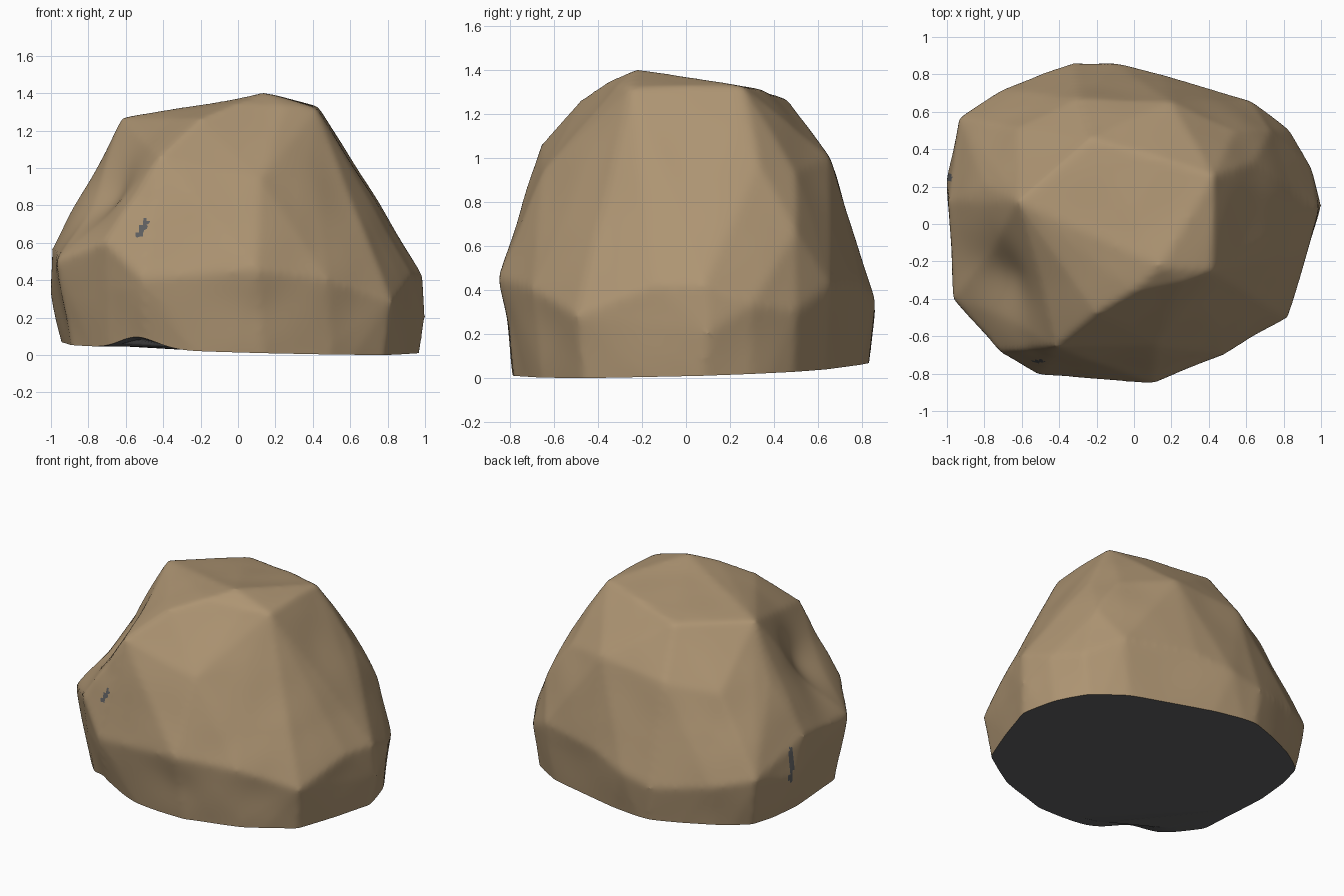
import bpy, bmesh, math
from mathutils import Vector, noise

if "Cube" in bpy.data.objects:
    bpy.data.objects.remove(bpy.data.objects["Cube"])


def material(name, col):
    m = bpy.data.materials.new(name)
    m.diffuse_color = (*col, 1)
    m.use_nodes = True
    m.node_tree.nodes["Principled BSDF"].inputs["Base Color"].default_value = m.diffuse_color
    return m


# footprint outline (x, y)
FOOT = [(.97, .05), (.91, .3), (.78, .5), (.55, .63), (.1, .76), (-.3, .83), (-.7, .66),
        (-.87, .52), (-.91, 0), (-.88, -.36), (-.71, -.57), (-.5, -.7), (-.1, -.78),
        (.15, -.78), (.5, -.66), (.79, -.46), (.89, -.12)]

# facet corners of the boulder
CORNERS = [
    # belly
    (1.0, .1, .2), (.985, .08, .42), (.93, -.14, .42), (.82, -.5, .28), (.95, .3, .33),
    (.83, .5, .3), (.73, .5, .66), (.63, .66, .42), (.15, .8, .42), (-.1, .86, .35),
    (-.32, .86, .3), (-.7, .72, .35), (-.94, .57, .4), (-1.0, .25, .32), (-1.0, .12, .56),
    (-.97, -.4, .5), (-.72, -.69, .6), (-.51, -.81, .4), (.1, -.85, .45), (.48, -.7, .4),
    # shoulders
    (-.42, -.66, 1.06), (.12, -.65, .93), (.38, -.42, 1.05), (.64, .33, .97),
    (.54, .5, .93), (.2, .65, 1.0), (-.3, .67, .95), (-.62, .51, .9), (-.79, .2, .93),
    # crown
    (.42, -.25, 1.31), (.26, -.31, 1.33), (.14, -.23, 1.405), (.0, -.36, 1.35),
    (-.2, -.48, 1.26), (.43, .26, 1.325), (-.62, .12, 1.265), (-.23, .46, 1.27)]

# dents: centre, radius, depth towards the core
DENTS = [((-.74, -.32, .87), .26, .09), ((-.5, -.62, .8), .10, .015),
         ((.12, -.8, .22), .15, .015), ((.0, .0, 1.35), .25, .015),
         ((.55, -.62, .25), .16, .01)]

# chips showing the dark inside: start, end, half width
CHIPS = [((-1, .27, .3), (-1, .24, .52), .018), ((-.54, -.74, .62), (-.48, -.72, .71), .016)]

# faceted hull, running below the ground so the base can be cut cleanly
bm = bmesh.new()
for x, y in FOOT:
    bm.verts.new((x, y, .04))
    bm.verts.new((x * .97, y * .97, -.2))
for c in CORNERS:
    bm.verts.new(c)
bmesh.ops.convex_hull(bm, input=bm.verts[:])
bmesh.ops.delete(bm, geom=[v for v in bm.verts if not v.link_faces], context='VERTS')
bmesh.ops.recalc_face_normals(bm, faces=bm.faces[:])
me = bpy.data.meshes.new("boulder")
bm.to_mesh(me)
bm.free()
rock = bpy.data.objects.new("boulder", me)
bpy.context.collection.objects.link(rock)

# even mesh with slightly worn edges
rm = rock.modifiers.new("even", 'REMESH')
rm.mode, rm.voxel_size = 'VOXEL', .02
sm = rock.modifiers.new("wear", 'SMOOTH')
sm.factor, sm.iterations = .5, 8
worn = bpy.data.meshes.new_from_object(
    rock.evaluated_get(bpy.context.evaluated_depsgraph_get()))
rock.modifiers.clear()
rock.data = worn
worn.materials.clear()
worn.materials.append(material("sandy stone", (.42, .298, .17)))
worn.materials.append(material("dark underside", (.112, .113, .116)))

bm = bmesh.new()
bm.from_mesh(worn)
# dents and weathering
core = Vector((0, 0, .5))
for v in bm.verts:
    d = (v.co - core).normalized()
    push = .01 * noise.noise(v.co * 3.2)
    for c, r, depth in DENTS:
        push -= depth * math.exp(-((v.co - Vector(c)).length / r) ** 2)
    v.co += d * push

# cut the tilted base and close it
bmesh.ops.bisect_plane(bm, geom=bm.verts[:] + bm.edges[:] + bm.faces[:],
                       plane_co=(0, 0, .032), plane_no=(.03, -.03, 1), clear_inner=True)
for f in bm.faces:
    f.smooth = True
    f.material_index = 0
rim = [e for e in bm.edges if e.is_boundary]
for e in rim:
    e.smooth = False
base = bmesh.ops.contextual_create(bm, geom=rim)["faces"]
# inner ring keeps the underside flat behind the raised lip
bmesh.ops.inset_region(bm, faces=base, thickness=.06)
for f in bm.faces:
    if f.calc_center_median().z < .12 and all(abs(
            v.co.z - .032 + .03 * v.co.x - .03 * v.co.y) < .001 for v in f.verts):
        f.material_index = 1
        f.smooth = False

# raised lip at the front left of the base
for v in bm.verts:
    g = math.exp(-((v.co.x + .55) / .16) ** 2 - ((v.co.y + .72) / .15) ** 2)
    v.co.z += .07 * g * max(0, 1 - v.co.z / .35)
bmesh.ops.triangulate(bm, faces=[f for f in bm.faces if f.material_index == 1])

# dark chips: faces close to a short line
for f in bm.faces:
    p = f.calc_center_median()
    for a, b, w in CHIPS:
        a, b = Vector(a), Vector(b)
        t = (p - a).dot(b - a) / (b - a).length_squared
        off = p - a.lerp(b, min(1, max(0, t)))
        off -= f.normal * off.dot(f.normal)
        if 0 <= t <= 1 and (p - a).length < .3 and off.length < w:
            f.material_index = 1

# rest on the ground
low = min(v.co.z for v in bm.verts)
bmesh.ops.translate(bm, verts=bm.verts[:], vec=(0, 0, -low))
bmesh.ops.recalc_face_normals(bm, faces=bm.faces[:])
bm.to_mesh(worn)
bm.free()
worn.name = "boulder"
